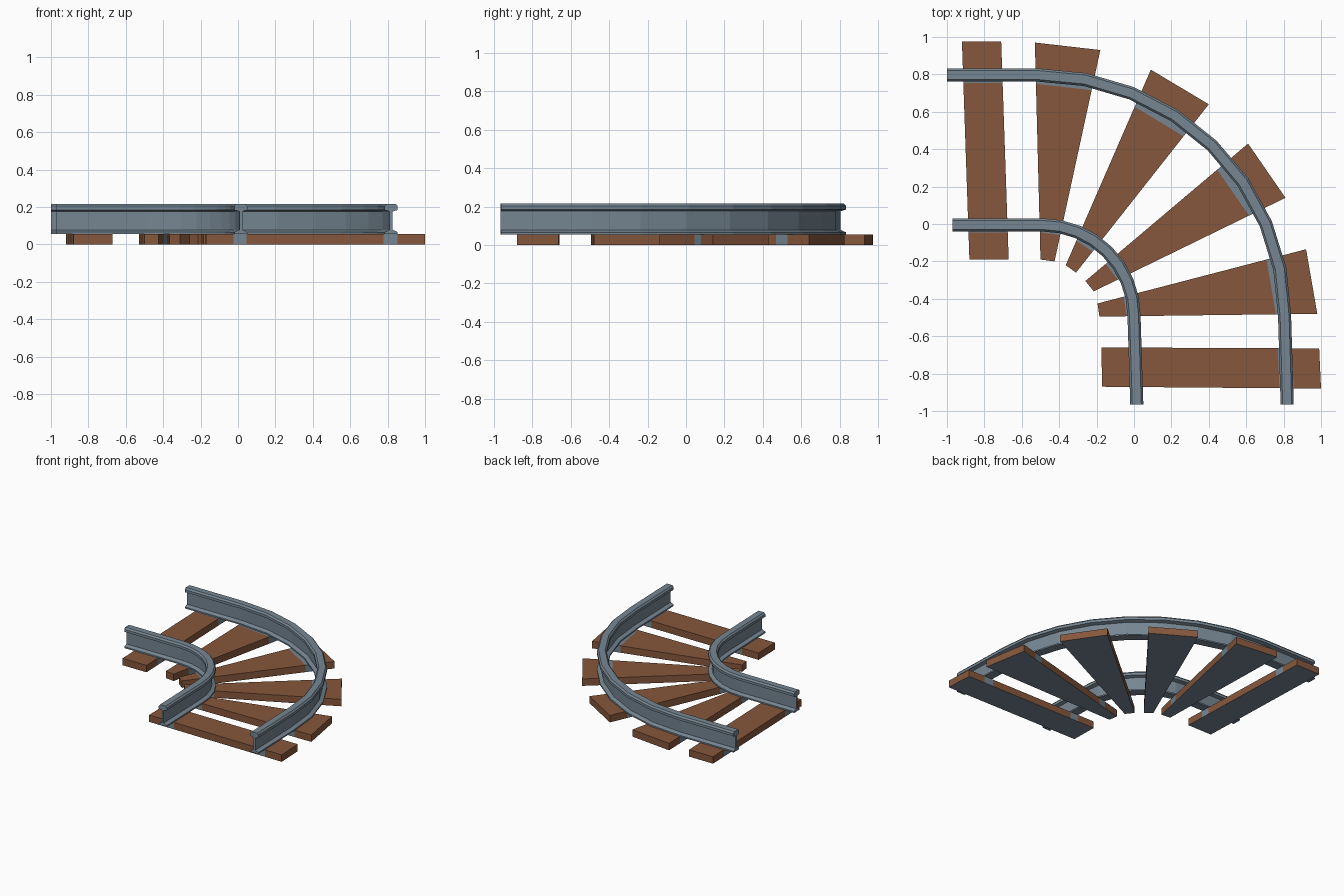
import bpy, bmesh, math
from mathutils import Vector

if "Cube" in bpy.data.objects:
    bpy.data.objects.remove(bpy.data.objects["Cube"])


def material(name, rgb):
    m = bpy.data.materials.new(name)
    m.diffuse_color = (*rgb, 1)
    m.use_nodes = True
    m.node_tree.nodes["Principled BSDF"].inputs["Base Color"].default_value = m.diffuse_color
    return m


STEEL = material("steel", (0.18, 0.24, 0.29))
WOOD = material("wood", (0.24, 0.095, 0.045))


def finish(name, bm, mats):
    bmesh.ops.recalc_face_normals(bm, faces=bm.faces)
    me = bpy.data.meshes.new(name)
    bm.to_mesh(me)
    bm.free()
    for m in mats:
        me.materials.append(m)
    ob = bpy.data.objects.new(name, me)
    bpy.context.collection.objects.link(ob)
    return ob


# I-beam rail section: right half (offset, z), mirrored to close the loop
half = [(0.035, 0.055), (0.035, 0.066), (0.008, 0.078), (0.008, 0.176),
        (0.035, 0.184), (0.035, 0.204), (0.024, 0.217)]
profile = half + [(-u, z) for u, z in reversed(half)]


def rail(name, start, centre, radii, end, steps=8):
    # straight lead-in, quarter bend, straight lead-out
    path = [Vector(start)]
    for i in range(steps + 1):
        a = math.pi / 2 * (1 - i / steps)
        path.append(Vector((centre[0] + radii[0] * math.cos(a),
                            centre[1] + radii[1] * math.sin(a))))
    path.append(Vector(end))
    bm = bmesh.new()
    rings = []
    for i, p in enumerate(path):
        d0 = (p - path[i - 1]).normalized() if i else None
        d1 = (path[i + 1] - p).normalized() if i < len(path) - 1 else None
        d0, d1 = d0 or d1, d1 or d0
        t = (d0 + d1).normalized()
        n = Vector((-t.y, t.x)) / t.dot(d0)   # mitred joint
        rings.append([bm.verts.new((p.x + n.x * u, p.y + n.y * u, z))
                      for u, z in profile])
    k = len(profile)
    for a, b in zip(rings, rings[1:]):
        for j in range(k):
            bm.faces.new((a[j], a[(j + 1) % k], b[(j + 1) % k], b[j]))
    bm.faces.new(rings[0])
    bm.faces.new(rings[-1])
    finish(name, bm, [STEEL])


rail("outer_rail", (-1.0, 0.797), (-0.52, -0.49), (1.325, 1.287), (0.819, -0.965))
rail("inner_rail", (-0.97, -0.005), (-0.49, -0.49), (0.49, 0.485), (0.015, -0.965))

# Tapered sleepers: outer end corners, then inner end corners
ties = [
    ((-.92, .975), (-.71, .975), (-.67, -.19), (-.88, -.19)),
    ((-.53, .97), (-.18, .93), (-.425, -.20), (-.50, -.19)),
    ((.09, .825), (.40, .64), (-.31, -.26), (-.365, -.22)),
    ((.61, .43), (.81, .14), (-.215, -.36), (-.26, -.305)),
    ((.92, -.135), (.98, -.48), (-.185, -.495), (-.195, -.425)),
    ((.99, -.665), (1.0, -.88), (-.17, -.87), (-.175, -.66)),
]
CUTS = [0, .125, .19, .815, .875, 1]   # steel bands lie where the rails cross
H = 0.055


def sleeper(name, corners):
    a, b, c, d = [Vector(p) for p in corners]
    bm = bmesh.new()
    rings = []
    for f in CUTS:
        l, r = a.lerp(d, f), b.lerp(c, f)
        rings.append([bm.verts.new((p.x, p.y, z))
                      for p, z in ((l, 0), (r, 0), (r, H), (l, H))])
    for s, (p, q) in enumerate(zip(rings, rings[1:])):
        for j in range(4):
            face = bm.faces.new((p[j], p[(j + 1) % 4], q[(j + 1) % 4], q[j]))
            # steel underside and steel bands on the sides
            face.material_index = 1 if j == 0 or s in (1, 3) else 0
    bm.faces.new(rings[0])
    bm.faces.new(rings[-1])
    finish(name, bm, [WOOD, STEEL])


for i, t in enumerate(ties):
    sleeper(f"sleeper_{i + 1}", t)
